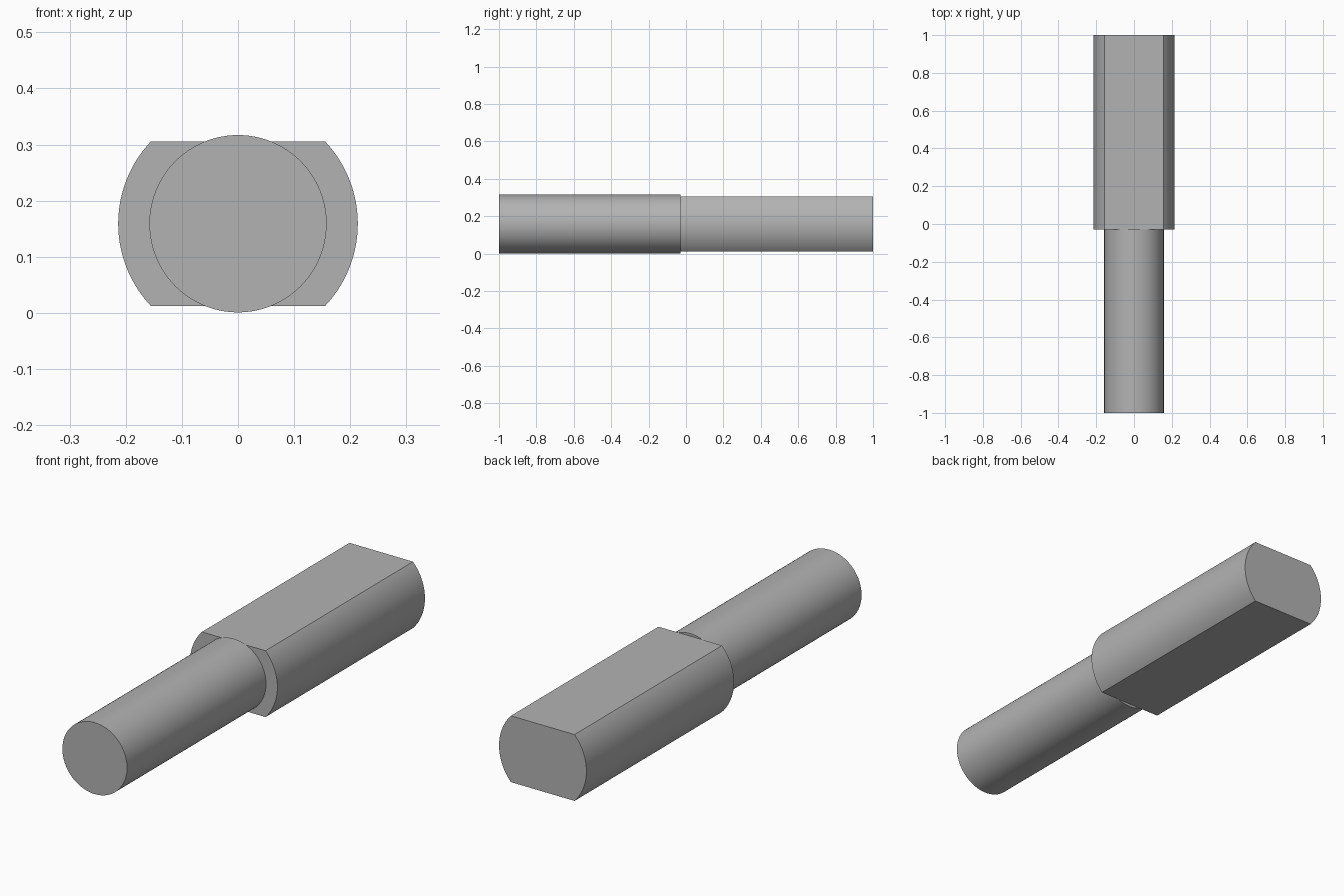
import bpy
import bmesh
from math import asin, cos, sin, pi, radians

cube = bpy.data.objects.get("Cube")
if cube:
    bpy.data.objects.remove(cube, do_unlink=True)

AXIS_Z = 0.159
STEP_Y = -0.03

steel = bpy.data.materials.new("plain_grey")
steel.use_nodes = True
grey = (0.45, 0.45, 0.45, 1)
steel.diffuse_color = grey
steel.node_tree.nodes["Principled BSDF"].inputs["Base Color"].default_value = grey


def arc(radius, start, end, steps):
    """Points along an arc in the x-z plane."""
    angles = [start + (end - start) * i / steps for i in range(steps + 1)]
    return [(radius * cos(a), radius * sin(a)) for a in angles]


def extrude_along_y(name, profile, y0, y1):
    """Closed solid made by sweeping a profile from y0 to y1."""
    bm = bmesh.new()
    face = bm.faces.new([bm.verts.new((x, y0, AXIS_Z + z)) for x, z in profile])
    swept = bmesh.ops.extrude_face_region(bm, geom=[face], use_keep_orig=True)
    moved = [v for v in swept["geom"] if isinstance(v, bmesh.types.BMVert)]
    bmesh.ops.translate(bm, verts=moved, vec=(0, y1 - y0, 0))
    bmesh.ops.recalc_face_normals(bm, faces=bm.faces)
    mesh = bpy.data.meshes.new(name)
    bm.to_mesh(mesh)
    bm.free()
    mesh.materials.append(steel)
    obj = bpy.data.objects.new(name, mesh)
    bpy.context.collection.objects.link(obj)
    bpy.ops.object.select_all(action="DESELECT")
    obj.select_set(True)
    bpy.context.view_layer.objects.active = obj
    bpy.ops.object.shade_smooth_by_angle(angle=radians(25))


# Round front shaft
extrude_along_y("round_shaft", arc(0.158, 0, 2 * pi, 96)[:-1], -1, STEP_Y)

# Thicker rear body: a round bar with flats on top and bottom
radius, half_height = 0.2135, 0.1465
corner = asin(half_height / radius)
body = arc(radius, -corner, corner, 40) + arc(radius, pi - corner, pi + corner, 40)
extrude_along_y("flatted_body", body, STEP_Y, 1)
